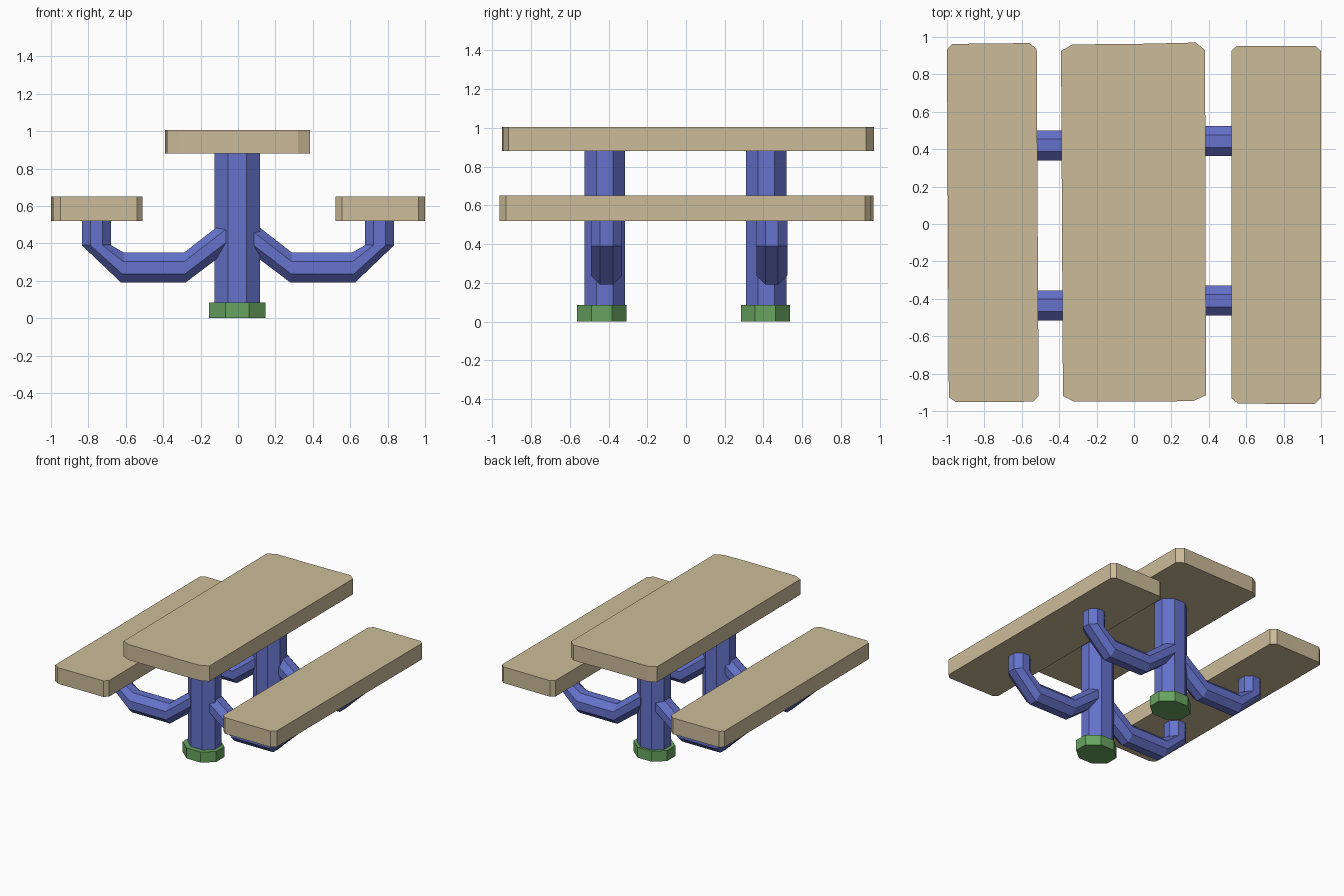
import bpy, bmesh
from math import cos, sin, pi

if "Cube" in bpy.data.objects:
    bpy.data.objects.remove(bpy.data.objects["Cube"])


def material(name, rgb):
    m = bpy.data.materials.new(name)
    m.diffuse_color = (*rgb, 1)
    m.use_nodes = True
    m.node_tree.nodes["Principled BSDF"].inputs["Base Color"].default_value = m.diffuse_color
    return m


wood = material("wood", (0.60, 0.50, 0.32))
metal = material("painted_metal", (0.13, 0.17, 0.60))
green = material("foot_green", (0.14, 0.37, 0.12))


def loft(name, rings, mat):
    """Skin a list of equal-length point rings and cap both ends."""
    bm = bmesh.new()
    loops = [[bm.verts.new(p) for p in ring] for ring in rings]
    for a, b in zip(loops, loops[1:]):
        for i in range(len(a)):
            j = (i + 1) % len(a)
            bm.faces.new((a[i], a[j], b[j], b[i]))
    bm.faces.new(loops[0])
    bm.faces.new(loops[-1])
    bmesh.ops.recalc_face_normals(bm, faces=bm.faces)
    mesh = bpy.data.meshes.new(name)
    bm.to_mesh(mesh)
    bm.free()
    mesh.materials.append(mat)
    obj = bpy.data.objects.new(name, mesh)
    bpy.context.collection.objects.link(obj)
    return obj


# Octagon with flat sides, half-width 1
OCT = [(cos(pi / 8 + i * pi / 4) / cos(pi / 8),
        sin(pi / 8 + i * pi / 4) / cos(pi / 8)) for i in range(8)]


def slab(name, outline, z0, z1):
    loft(name, [[(x, y, z) for x, y in outline] for z in (z0, z1)], wood)


def column(name, cx, cy, rx, ry, z0, z1, mat):
    loft(name, [[(cx + rx * u, cy + ry * v, z) for u, v in OCT]
                for z in (z0, z1)], mat)


def arm(name, side, cy):
    # x, z of ring centre, then the x, z half-extent of the ring
    path = [(0.04, 0.458, 0.00, 0.086), (0.285, 0.27, 0.004, 0.08),
            (0.617, 0.27, -0.008, 0.08), (0.757, 0.39, -0.078, 0.0),
            (0.757, 0.525, -0.078, 0.0)]
    loft(name, [[(side * (x + ex * u), cy + 0.08 * v, z + ez * u)
                 for u, v in OCT] for x, z, ex, ez in path], metal)


# Table top and benches with slightly uneven clipped corners
slab("table_top", [(-0.39, 0.925), (-0.33, 0.96), (0.02, 0.963), (0.33, 0.97),
                   (0.38, 0.93), (0.385, -0.915), (0.32, -0.945),
                   (0.15, -0.95), (-0.32, -0.95), (-0.38, -0.92)], 0.88, 1.005)
slab("left_seat", [(-1, 0.935), (-0.97, 0.963), (-0.72, 0.965), (-0.56, 0.968),
                   (-0.52, 0.935), (-0.51, -0.92), (-0.54, -0.95),
                   (-0.95, -0.953), (-0.99, -0.925)], 0.52, 0.65)
slab("right_seat", [(0.52, 0.925), (0.55, 0.953), (0.97, 0.953), (1, 0.925),
                    (1, -0.93), (0.965, -0.963), (0.555, -0.96),
                    (0.52, -0.93)], 0.52, 0.65)

# Two pedestals, each with a foot and a pair of seat arms
for label, py, fy, ly, ry in (("front", -0.42, -0.435, -0.435, -0.41),
                              ("back", 0.415, 0.41, 0.42, 0.443)):
    column(label + "_post", -0.004, py, 0.121, 0.104, 0.04, 0.885, metal)
    column(label + "_foot", -0.004, fy, 0.15, 0.127, 0.0, 0.085, green)
    arm(label + "_left_arm", -1, ly)
    arm(label + "_right_arm", 1, ry)
